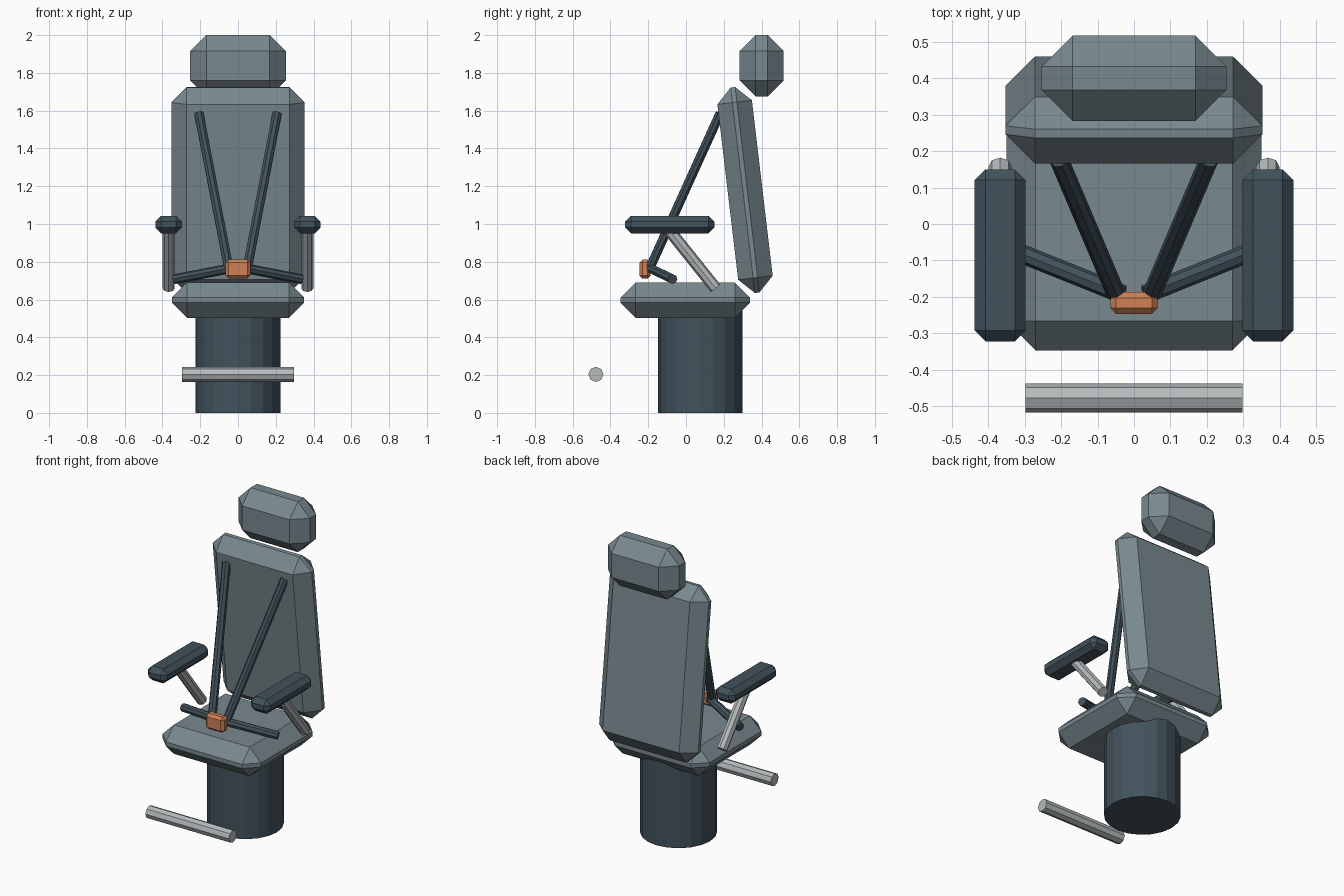
import bpy, bmesh, math
from mathutils import Vector

cube = bpy.data.objects.get("Cube")
if cube:
    bpy.data.objects.remove(cube, do_unlink=True)


def material(name, rgb):
    m = bpy.data.materials.new(name)
    m.use_nodes = True
    m.diffuse_color = (*rgb, 1)
    m.node_tree.nodes["Principled BSDF"].inputs["Base Color"].default_value = (*rgb, 1)
    return m


padding = material("grey blue padding", (0.19, 0.25, 0.275))
dark = material("dark slate", (0.055, 0.085, 0.107))
metal = material("pale metal", (0.46, 0.49, 0.50))
orange = material("orange buckle", (0.63, 0.22, 0.09))


def add_object(name, bm, mat):
    bmesh.ops.recalc_face_normals(bm, faces=bm.faces)
    mesh = bpy.data.meshes.new(name)
    bm.to_mesh(mesh)
    bm.free()
    mesh.materials.append(mat)
    obj = bpy.data.objects.new(name, mesh)
    bpy.context.collection.objects.link(obj)
    return obj


def chamfer_box(name, centre, size, bevel, mat, tilt=0):
    bm = bmesh.new()
    bmesh.ops.create_cube(bm, size=1)
    bmesh.ops.scale(bm, vec=size, verts=bm.verts)
    bmesh.ops.bevel(bm, geom=bm.edges[:], offset=bevel, segments=1,
                    profile=0.5, affect='EDGES')
    obj = add_object(name, bm, mat)
    obj.location = centre
    obj.rotation_euler.x = tilt
    return obj


def rod(name, start, end, radius, mat, sides=8):
    a, b = Vector(start), Vector(end)
    bm = bmesh.new()
    bmesh.ops.create_cone(bm, cap_ends=True, segments=sides, radius1=radius,
                          radius2=radius, depth=(b - a).length)
    obj = add_object(name, bm, mat)
    obj.location = (a + b) / 2
    obj.rotation_euler = (b - a).to_track_quat('Z', 'Y').to_euler()
    return obj


# Pedestal, cushions and headrest
rod("pedestal", (0, 0.076, 0), (0, 0.076, 0.56), 0.224, dark, 20)
chamfer_box("seat_cushion", (0, -0.004, 0.597), (0.70, 0.685, 0.187), 0.08, padding)
chamfer_box("backrest", (0, 0.3125, 1.18), (0.704, 0.184, 1.095), 0.08, padding,
            math.radians(6.75))
chamfer_box("headrest", (0, 0.4, 1.838), (0.506, 0.234, 0.325), 0.085, padding)

# Armrests, their struts and the harness straps
for side, s in (("left", 1), ("right", -1)):
    chamfer_box(side + "_armrest", (s * 0.367, -0.086, 0.997),
                (0.14, 0.472, 0.092), 0.03, dark)
    rod(side + "_armrest_strut", (s * 0.367, 0.157, 0.66),
        (s * 0.367, -0.095, 0.975), 0.032, metal)
    rod(side + "_shoulder_strap", (s * 0.05, -0.19, 0.77),
        (s * 0.207, 0.18, 1.585), 0.026, dark)
    rod(side + "_lap_strap", (s * 0.03, -0.193, 0.767),
        (s * 0.337, -0.07, 0.708), 0.026, dark)

# Buckle and foot bar
chamfer_box("harness_buckle", (0, -0.217, 0.761), (0.13, 0.06, 0.10), 0.016, orange)
rod("foot_bar", (-0.297, -0.477, 0.204), (0.297, -0.477, 0.204), 0.04, metal)
